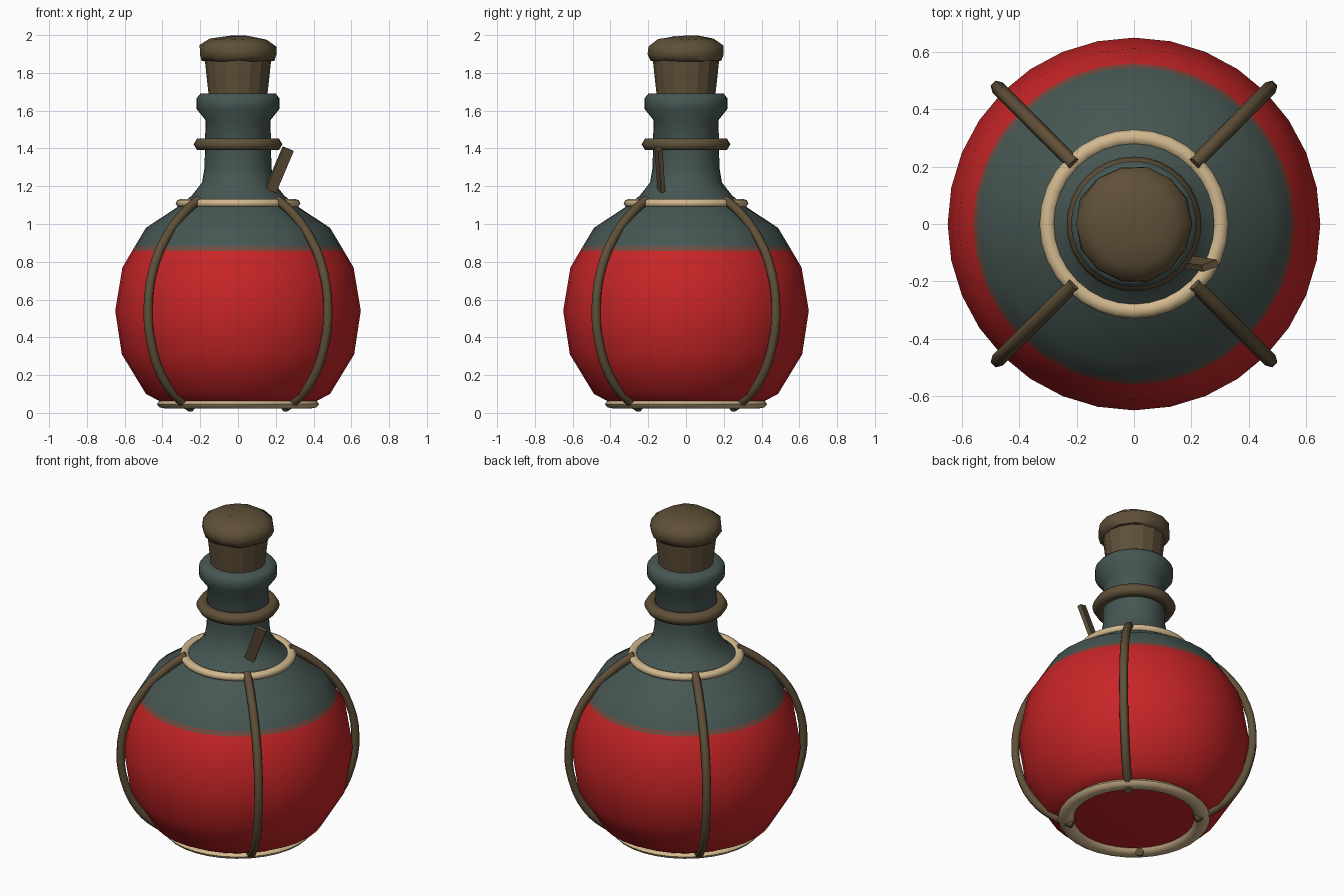
import bpy, bmesh, math, random
from mathutils import Vector, Matrix

if "Cube" in bpy.data.objects:
    bpy.data.objects.remove(bpy.data.objects["Cube"])

random.seed(4)


def material(name, rgb):
    m = bpy.data.materials.new(name)
    m.diffuse_color = (*rgb, 1)
    m.use_nodes = True
    m.node_tree.nodes["Principled BSDF"].inputs["Base Color"].default_value = m.diffuse_color
    return m


RED = material("red liquid", (0.57, 0.018, 0.020))
BLEND = material("liquid edge", (0.17, 0.07, 0.05))
GLASS = material("dark teal glass", (0.062, 0.095, 0.086))
BROWN = material("brown leather", (0.115, 0.080, 0.040))
BEIGE = material("beige cord", (0.64, 0.48, 0.27))


def finish(name, bm, mats, angle):
    bmesh.ops.recalc_face_normals(bm, faces=bm.faces)
    me = bpy.data.meshes.new(name)
    bm.to_mesh(me)
    bm.free()
    ob = bpy.data.objects.new(name, me)
    bpy.context.collection.objects.link(ob)
    for m in mats:
        me.materials.append(m)
    bpy.ops.object.select_all(action='DESELECT')
    ob.select_set(True)
    bpy.context.view_layer.objects.active = ob
    if angle:
        bpy.ops.object.shade_smooth_by_angle(angle=math.radians(angle))
    return ob


def lathe(profile, sides, closed=False):
    """Revolve (radius, z) points about z; open ends are capped."""
    bm = bmesh.new()
    rings = [[bm.verts.new((r * math.cos(2 * math.pi * i / sides),
                            r * math.sin(2 * math.pi * i / sides), z))
              for i in range(sides)] for r, z in profile]
    pairs = list(zip(rings, rings[1:]))
    if closed:
        pairs.append((rings[-1], rings[0]))
    for a, b in pairs:
        for i in range(sides):
            j = (i + 1) % sides
            bm.faces.new((a[i], a[j], b[j], b[i]))
    if not closed:
        bm.faces.new(rings[0])
        bm.faces.new(rings[-1])
    return bm


def ring(name, radius, z, rw, rh, mat, section):
    pts = [(radius + rw * math.cos(2 * math.pi * k / section),
            z + rh * math.sin(2 * math.pi * k / section)) for k in range(section)]
    return finish(name, lathe(pts, 32, True), [mat], 65)


# Bottle, coloured by height to show the liquid level
bm = lathe([(0.36, 0.05), (0.41, 0.06), (0.487, 0.10), (0.615, 0.31), (0.65, 0.54),
            (0.612, 0.77), (0.560, 0.858), (0.546, 0.882), (0.487, 0.98),
            (0.32, 1.09), (0.245, 1.15), (0.19, 1.22), (0.177, 1.30), (0.172, 1.55),
            (0.22, 1.61), (0.22, 1.665), (0.20, 1.69), (0.15, 1.69),
            (0.14, 1.64)], 32)
for f in bm.faces:
    z = f.calc_center_median().z
    f.material_index = 0 if z < 0.857 else 1 if z < 0.882 else 2
    if len(f.verts) > 4 and z > 1:
        f.material_index = 2
finish("bottle", bm, [RED, BLEND, GLASS], 60)

# Cork stem and slightly uneven cap
finish("cork_stem", lathe([(0.152, 1.65), (0.177, 1.88)], 16), [BROWN], 0)
bm = lathe([(0.165, 1.862), (0.192, 1.868), (0.205, 1.90), (0.2, 1.945),
            (0.15, 1.98), (0.06, 1.996)], 14)
for v in bm.verts:
    v.co.x *= 1 + random.uniform(-0.02, 0.02)
    v.co.y *= 1 + random.uniform(-0.02, 0.02)
    v.co.z += random.uniform(-0.006, 0.004)
finish("cork_cap", bm, [BROWN], 60)

# Cord rings and neck band
ring("shoulder_ring", 0.302, 1.11, 0.028, 0.023, BEIGE, 8)
ring("base_ring", 0.385, 0.047, 0.045, 0.024, BEIGE, 8)
ring("neck_band", 0.197, 1.422, 0.038, 0.036, BROWN, 6)

# Four bowed straps between the rings
path = [(0.295, 1.13), (0.41, 1.055), (0.55, 0.915), (0.64, 0.745), (0.673, 0.55),
        (0.65, 0.37), (0.575, 0.20), (0.46, 0.085), (0.345, 0.026)]
for k in range(4):
    a = math.radians(45 + 90 * k)
    cu = bpy.data.curves.new("strap", 'CURVE')
    cu.dimensions = '3D'
    cu.bevel_depth = 0.025
    cu.bevel_resolution = 1
    cu.resolution_u = 3
    cu.use_fill_caps = True
    sp = cu.splines.new('BEZIER')
    sp.bezier_points.add(len(path) - 1)
    for p, (r, z) in zip(sp.bezier_points, path):
        p.co = (r * math.cos(a), r * math.sin(a), z)
        p.handle_left_type = p.handle_right_type = 'AUTO'
    ob = bpy.data.objects.new("strap_%d" % (k + 1), cu)
    bpy.context.collection.objects.link(ob)
    bpy.ops.object.select_all(action='DESELECT')
    ob.select_set(True)
    bpy.context.view_layer.objects.active = ob
    cu.materials.append(BROWN)
    bpy.ops.object.convert(target='MESH')
    bpy.ops.object.shade_smooth_by_angle(angle=math.radians(65))

# Loose leather tail hanging from the neck band
up = Vector((0.095, -0.015, 0.225)).normalized()
side = Vector((0.92, 0.28, 0))
side = (side - up * side.dot(up)).normalized()
rot = Matrix((side, up.cross(side), up)).transposed().to_4x4()
bm = bmesh.new()
bmesh.ops.create_cube(bm, size=1, matrix=Matrix.Translation((0.219, -0.138, 1.288))
                      @ rot @ Matrix.Diagonal((0.06, 0.024, 0.24, 1)))
finish("band_tail", bm, [BROWN], 0)
